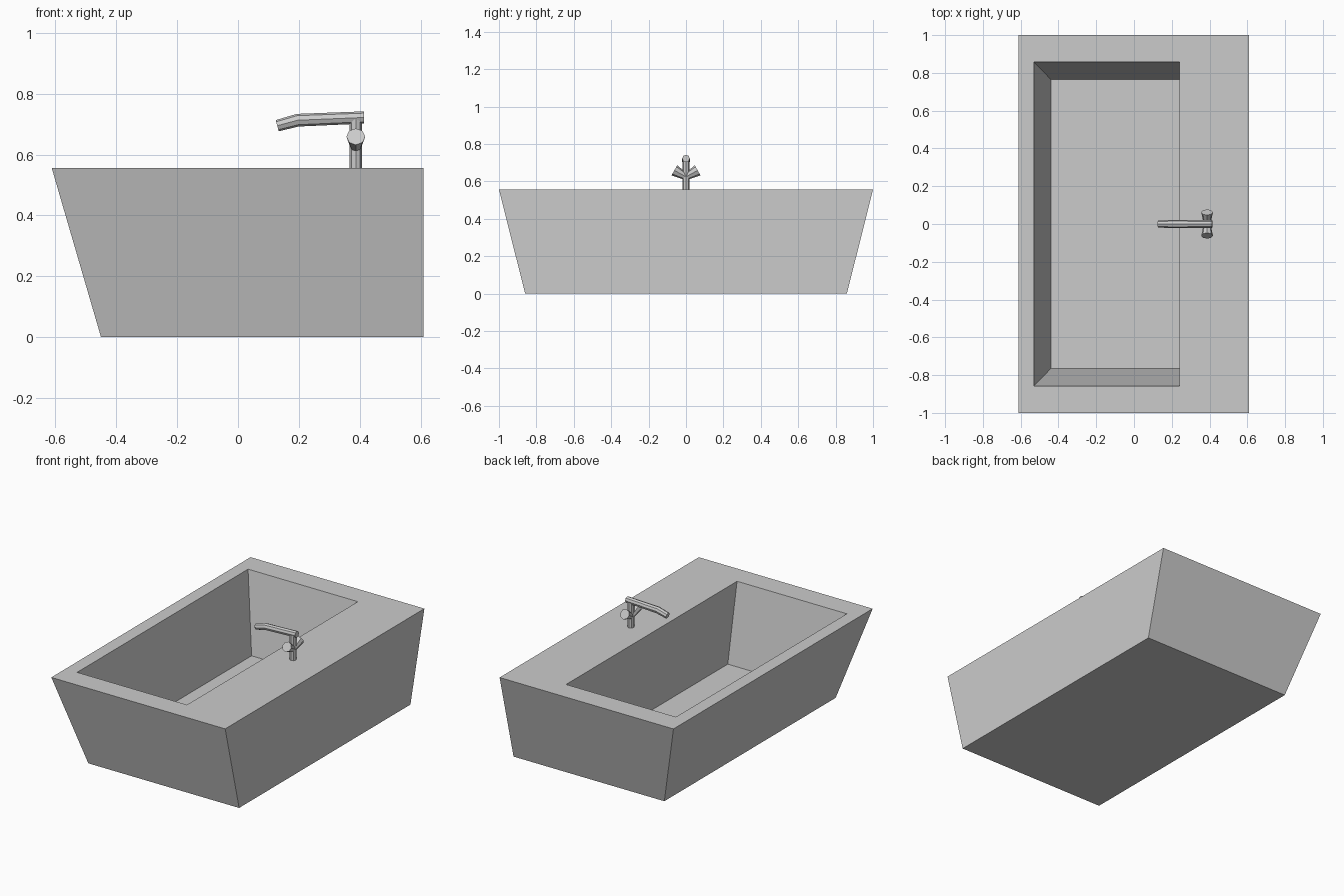
import bpy, bmesh
from math import cos, sin, tau
from mathutils import Vector

if "Cube" in bpy.data.objects:
    bpy.data.objects.remove(bpy.data.objects["Cube"])


def loft(name, rings):
    """Join matching rings of points into a closed solid."""
    bm = bmesh.new()
    vs = [[bm.verts.new(p) for p in r] for r in rings]
    n = len(vs[0])
    for a, b in zip(vs, vs[1:]):
        for i in range(n):
            j = (i + 1) % n
            bm.faces.new((a[i], a[j], b[j], b[i]))
    bm.faces.new(vs[0])
    bm.faces.new(vs[-1])
    bmesh.ops.recalc_face_normals(bm, faces=bm.faces)
    mesh = bpy.data.meshes.new(name)
    bm.to_mesh(mesh)
    bm.free()
    obj = bpy.data.objects.new(name, mesh)
    bpy.context.collection.objects.link(obj)
    return obj


def rect(x0, x1, y, z):
    return [(x0, -y, z), (x1, -y, z), (x1, y, z), (x0, y, z)]


def tube(name, path, radii, side, sides=8):
    """Faceted tube along a planar path; side is normal to that plane."""
    pts = [Vector(p) for p in path]
    u = Vector(side)
    rings = []
    for i, (p, r) in enumerate(zip(pts, radii)):
        before = (p - pts[i - 1]).normalized() if i else Vector()
        after = (pts[i + 1] - p).normalized() if i + 1 < len(pts) else Vector()
        v = (before + after).normalized().cross(u)
        rings.append([p + r * (cos(tau * k / sides) * u + sin(tau * k / sides) * v)
                      for k in range(sides)])
    return loft(name, rings)


# Tub shell: three sloping walls, one upright wall, hollow basin
loft("bathtub", [rect(-0.45, 0.61, 0.86, 0),
                 rect(-0.612, 0.61, 1.0, 0.556),
                 rect(-0.53, 0.242, 0.858, 0.556),
                 rect(-0.44, 0.242, 0.765, 0.065)])

# Tap post and bent spout
X = 0.387
tube("tap_post", [(X, 0, 0.55), (X, 0, 0.715)], [0.02, 0.02], (1, 0, 0))
tube("tap_spout", [(0.414, 0, 0.722), (0.196, 0, 0.713), (0.129, 0, 0.695)],
     [0.02, 0.021, 0.019], (0, 1, 0))

# Pair of flared handles
for label, s in (("left", -1), ("right", 1)):
    tube(f"tap_handle_{label}", [(X, 0, 0.624), (X, s * 0.062, 0.659)],
         [0.018, 0.031], (1, 0, 0))
